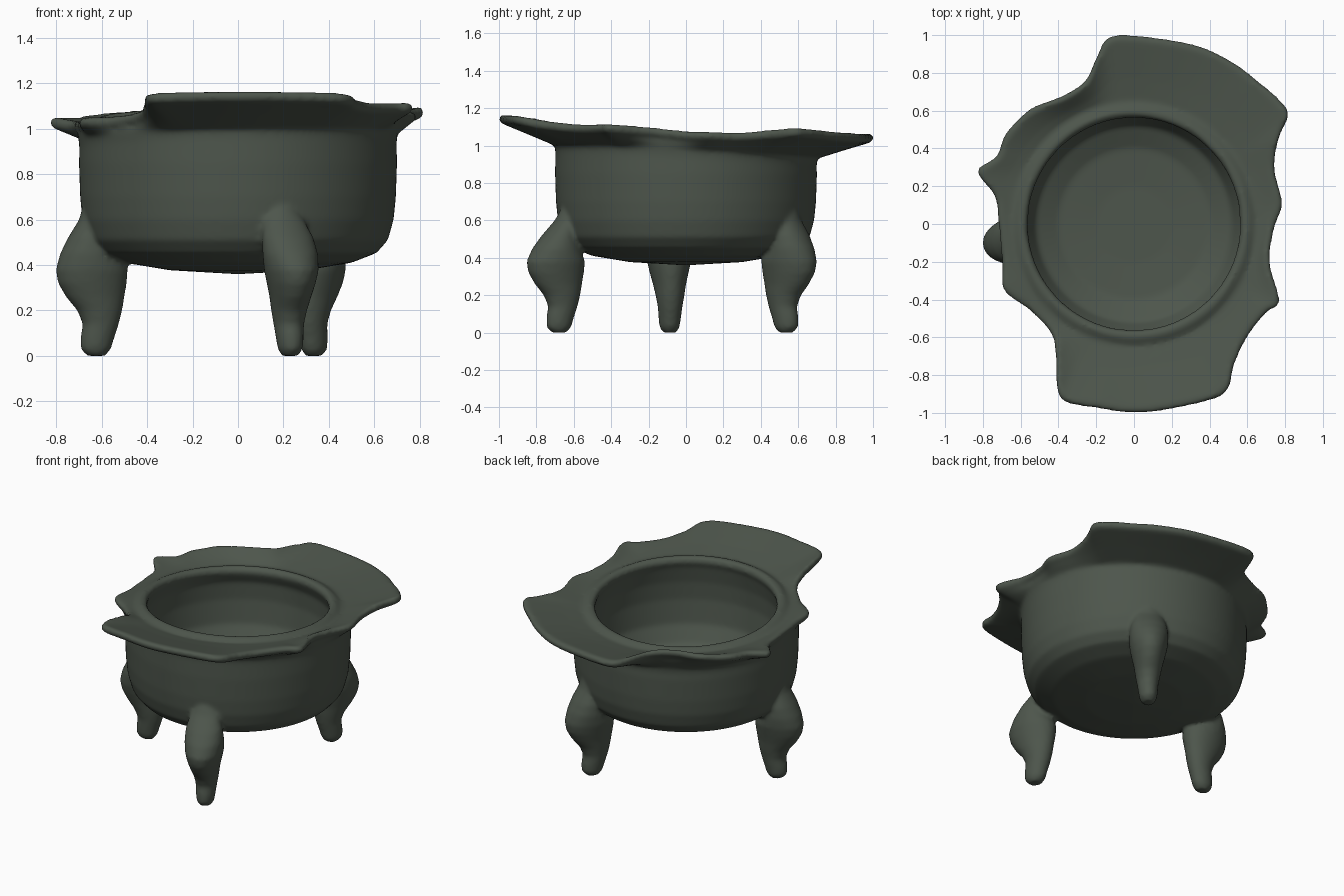
import bpy, bmesh, math
from mathutils import Vector

if "Cube" in bpy.data.objects:
    bpy.data.objects.remove(bpy.data.objects["Cube"])

# rim outline seen from above, clockwise from the back: x, y, top height
OUT = [(0, 1, 1.065), (.32, .95, 1.065), (.52, .86, 1.07), (.66, .755, 1.08),
       (.77, .66, 1.09), (.82, .58, 1.095), (.77, .46, 1.085), (.745, .3, 1.07),
       (.785, .11, 1.075), (.745, -.02, 1.08), (.72, -.2, 1.1), (.77, -.41, 1.115),
       (.70, -.47, 1.115), (.6, -.6, 1.115), (.53, -.75, 1.13), (.50, -.87, 1.15),
       (.40, -.935, 1.16), (.05, -1, 1.165), (-.2, -.975, 1.163), (-.37, -.94, 1.158),
       (-.41, -.85, 1.15), (-.415, -.7, 1.12), (-.44, -.58, 1.08), (-.55, -.46, 1.055),
       (-.69, -.35, 1.05), (-.70, -.2, 1.04), (-.72, .02, 1.035), (-.74, .15, 1.035),
       (-.83, .28, 1.05), (-.73, .36, 1.05), (-.68, .48, 1.06), (-.55, .61, 1.075),
       (-.38, .68, 1.085), (-.26, .76, 1.08), (-.2, .88, 1.07), (-.14, .985, 1.065)]
# leg sections: height, inner radius, outer radius, half width
LEG = [(.66, .63, .69, .05), (.6, .6, .705, .09), (.52, .57, .755, .115), (.45, .53, .79, .122),
       (.38, .49, .81, .117), (.32, .495, .80, .103), (.26, .505, .765, .088), (.2, .515, .715, .077),
       (.14, .53, .69, .066), (.08, .55, .70, .06), (.03, .565, .70, .054), (.0, .59, .67, .036)]


def closed_spline(pts, steps):
    p = [Vector(q) for q in pts]
    n, out = len(p), []
    for i in range(n):
        a, b, c, d = p[i - 1], p[i], p[(i + 1) % n], p[(i + 2) % n]
        for k in range(steps):
            t = k / steps
            out.append(.5 * (2 * b + (c - a) * t + (2 * a - 5 * b + 4 * c - d) * t * t
                             + (3 * b - a - 3 * c + d) * t ** 3))
    return out


def loft(bm, rings):
    rows = [[bm.verts.new(p) for p in r] for r in rings]
    for a, b in zip(rows, rows[1:]):
        n = len(a)
        for i in range(n):
            bm.faces.new((a[i], a[(i + 1) % n], b[(i + 1) % n], b[i]))
    bm.faces.new(rows[0])
    bm.faces.new(rows[-1])


def bowl_section(p):
    R = math.hypot(p.x, p.y)
    u = Vector((p.x / R, p.y / R))
    z = 1.045 + .012 * u.x - .035 * u.y      # tilted rim height
    e = p.z
    mid = lambda t: (.66 + (R - .025 - .66) * t, z - .004 + (e - z + .004) * t)
    prof = [(.01, .46), (.2, .46), (.4, .475), (.52, .53), (.58, .64), (.60, .8), (.595, .92),
            (.575, z - .05), (.56, z - .015), (.57, z + .012), (.595, z + .022), (.62, z + .01),
            (.645, z - .004), mid(.33), mid(.66), mid(1), (R - .006, e - .006), (R, e - .022),
            (R - .006, e - .04), (R - .022, e - .05),
            ((R + .69) / 2, (e - .05 + z - .075) / 2), (.702, z - .08), (.698, z - .12),
            (.70, .85), (.695, .7), (.685, .6), (.66, .51), (.61, .453), (.5, .41),
            (.3, .377), (.01, .36)]
    return [Vector((u.x * r, u.y * r, h)) for r, h in prof]


bm = bmesh.new()
# bowl with ragged rim
columns = [bowl_section(p) for p in closed_spline(OUT, 6)]
loft(bm, list(zip(*columns)))

# three legs: angle, outward shift
for ang, shift in ((188, (0, 0)), (-73, (.045, -.075)), (58, (0, 0))):
    a = math.radians(ang)
    u, v = Vector((math.cos(a), math.sin(a), 0)), Vector((-math.sin(a), math.cos(a), 0))
    rings = []
    for z, r0, r1, w in LEG:
        k = min(1, (.68 - z) / .28)
        c = u * (r0 + r1) / 2 + Vector((shift[0] * k, shift[1] * k, z))
        rings.append([c + u * math.cos(t) * (r1 - r0) / 2 + v * math.sin(t) * w
                      for t in (i * math.tau / 28 for i in range(28))])
    loft(bm, rings)

bmesh.ops.recalc_face_normals(bm, faces=bm.faces)
mesh = bpy.data.meshes.new("footed_bowl")
bm.to_mesh(mesh)
bm.free()
bowl = bpy.data.objects.new("footed_bowl", mesh)
bpy.context.collection.objects.link(bowl)

# fuse legs and bowl into one softly blended surface
fuse = bowl.modifiers.new("fuse", 'REMESH')
fuse.mode = 'VOXEL'
fuse.voxel_size = .013
fuse.use_smooth_shade = True
soft = bowl.modifiers.new("soften", 'SMOOTH')
soft.factor = .5
soft.iterations = 6

# dark green-grey stone colour
mat = bpy.data.materials.new("dark green grey")
mat.diffuse_color = (.075, .092, .072, 1)
mat.use_nodes = True
mat.node_tree.nodes["Principled BSDF"].inputs["Base Color"].default_value = mat.diffuse_color
mesh.materials.append(mat)
for f in mesh.polygons:
    f.use_smooth = True
